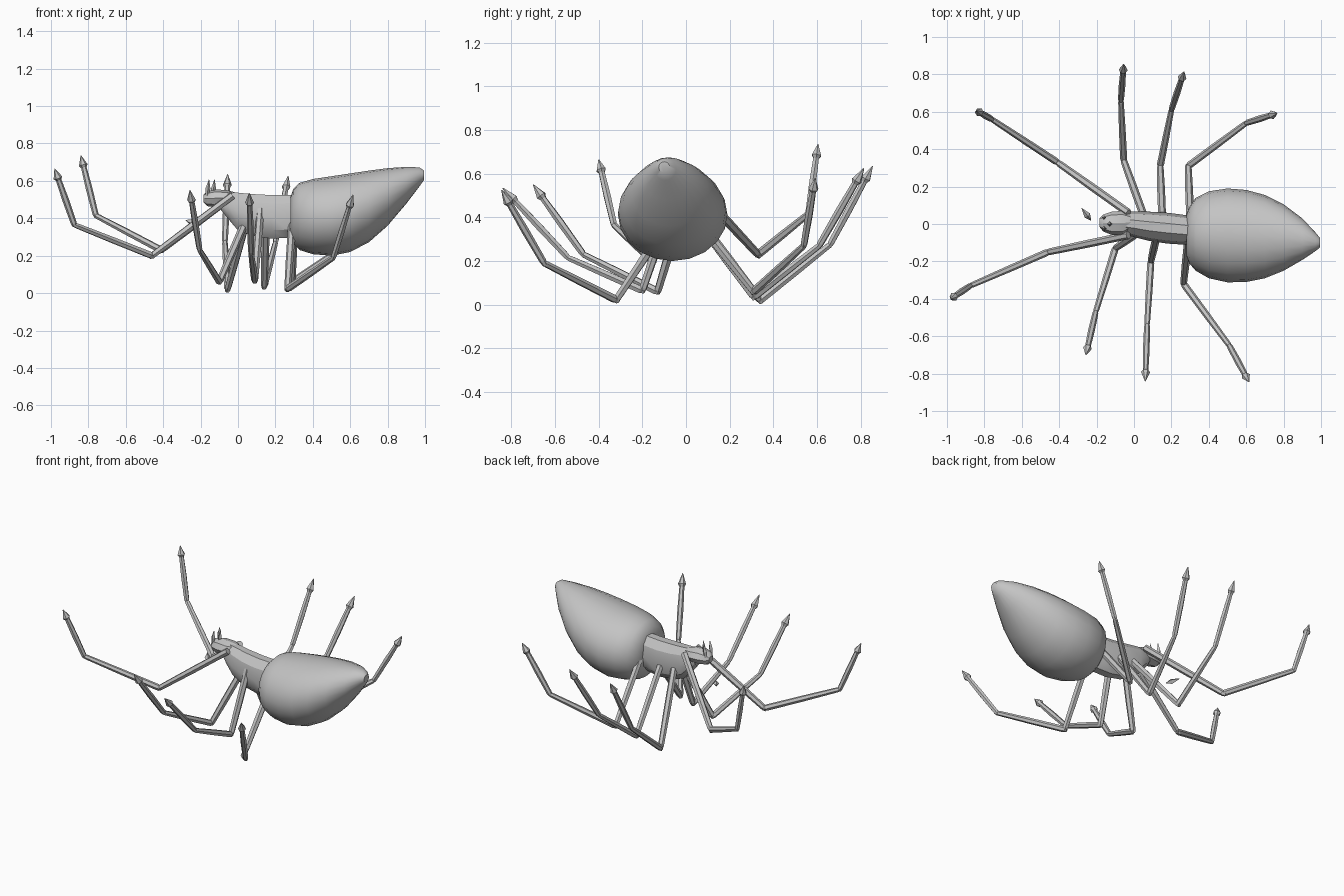
import bpy, bmesh, math
from mathutils import Vector

grey = bpy.data.materials.new("body grey")
grey.diffuse_color = (0.55, 0.55, 0.55, 1)


def skin(name, rings, smooth_angle=None):
    """Join equal-sized rings of points into a capped tube."""
    bm = bmesh.new()
    loops = [[bm.verts.new(p) for p in ring] for ring in rings]
    n = len(loops[0])
    for a, b in zip(loops, loops[1:]):
        for i in range(n):
            j = (i + 1) % n
            bm.faces.new((a[i], a[j], b[j], b[i]))
    bm.faces.new(loops[0])
    bm.faces.new(loops[-1])
    bmesh.ops.recalc_face_normals(bm, faces=bm.faces)
    me = bpy.data.meshes.new(name)
    bm.to_mesh(me)
    bm.free()
    me.materials.append(grey)
    ob = bpy.data.objects.new(name, me)
    bpy.context.collection.objects.link(ob)
    if smooth_angle:
        bpy.ops.object.select_all(action='DESELECT')
        ob.select_set(True)
        bpy.context.view_layer.objects.active = ob
        bpy.ops.object.shade_smooth_by_angle(angle=math.radians(smooth_angle))
    return ob


def body(name, sections, sides, angle):
    """Sections along x: (x, y low, y high, z low, z high)."""
    rings = []
    for x, y0, y1, z0, z1 in sections:
        ring = []
        for i in range(sides):
            t = 2 * math.pi * i / sides
            ring.append((x, (y0 + y1) / 2 + (y1 - y0) / 2 * math.cos(t),
                         (z0 + z1) / 2 + (z1 - z0) / 2 * math.sin(t)))
        rings.append(ring)
    return skin(name, rings, angle)


def rod(name, a, b, profile, sides=6):
    """Straight piece from a to b; profile is (fraction, radius) pairs."""
    a, b = Vector(a), Vector(b)
    q = (b - a).to_track_quat('Z', 'Y')
    rings = []
    for f, r in profile:
        c = a.lerp(b, f)
        rings.append([c + q @ Vector((r * math.cos(2 * math.pi * i / sides),
                                      r * math.sin(2 * math.pi * i / sides), 0))
                      for i in range(sides)])
    return skin(name, rings)


# Abdomen: large teardrop rising to a blunt tip
body("abdomen", [
    (0.28, -0.17, 0.05, 0.31, 0.51), (0.295, -0.21, 0.09, 0.265, 0.555),
    (0.33, -0.25, 0.14, 0.23, 0.59), (0.40, -0.29, 0.175, 0.208, 0.61),
    (0.50, -0.312, 0.19, 0.20, 0.625), (0.60, -0.31, 0.182, 0.22, 0.64),
    (0.70, -0.29, 0.155, 0.272, 0.655), (0.80, -0.25, 0.105, 0.36, 0.668),
    (0.90, -0.192, 0.03, 0.478, 0.675), (0.97, -0.145, -0.045, 0.57, 0.672),
    (0.995, -0.125, -0.075, 0.605, 0.655)], 20, 40)

# Thorax: narrower faceted body
body("thorax", [
    (-0.09, -0.035, 0.045, 0.44, 0.535), (-0.05, -0.055, 0.06, 0.39, 0.545),
    (0.0, -0.07, 0.068, 0.33, 0.542), (0.08, -0.09, 0.066, 0.30, 0.535),
    (0.18, -0.105, 0.06, 0.285, 0.53), (0.26, -0.11, 0.05, 0.29, 0.53),
    (0.32, -0.11, 0.04, 0.30, 0.53)], 10, 30)

# Head
body("head", [
    (-0.185, -0.015, 0.03, 0.485, 0.525), (-0.165, -0.04, 0.05, 0.465, 0.545),
    (-0.12, -0.058, 0.066, 0.46, 0.555), (-0.06, -0.06, 0.07, 0.465, 0.55),
    (-0.02, -0.03, 0.05, 0.48, 0.54)], 8, 30)

# Mouth spikes and the small loose claw
spike = [(0, 0.008), (0.45, 0.013), (1, 0.001)]
for i, (x, y) in enumerate([(-0.165, -0.025), (-0.165, 0.035), (-0.135, 0.0)]):
    rod(f"mouth_spike_{i}", (x, y, 0.52), (x + 0.01, y, 0.608), spike, 4)
rod("loose_claw", (-0.23, 0.02, 0.37), (-0.28, 0.085, 0.39),
    [(0, 0.002), (0.4, 0.018), (1, 0.001)], 4)

# Legs: root, low joint, knee, tip
legs = {
    "left_front_leg": [(-0.03, 0.06, 0.52), (-0.41, 0.33, 0.23), (-0.76, 0.56, 0.415), (-0.84, 0.605, 0.735)],
    "left_second_leg": [(0.05, 0.05, 0.40), (-0.055, 0.34, 0.02), (-0.07, 0.66, 0.275), (-0.055, 0.855, 0.635)],
    "left_third_leg": [(0.15, 0.05, 0.39), (0.14, 0.31, 0.035), (0.20, 0.61, 0.27), (0.268, 0.815, 0.625)],
    "left_back_leg": [(0.30, 0.04, 0.40), (0.29, 0.31, 0.06), (0.60, 0.54, 0.27), (0.765, 0.592, 0.58)],
    "right_front_leg": [(-0.03, -0.06, 0.52), (-0.46, -0.15, 0.20), (-0.875, -0.33, 0.365), (-0.98, -0.40, 0.665)],
    "right_second_leg": [(0.03, -0.04, 0.36), (-0.10, -0.13, 0.06), (-0.205, -0.47, 0.23), (-0.257, -0.70, 0.55)],
    "right_third_leg": [(0.12, -0.07, 0.45), (0.09, -0.20, 0.065), (0.07, -0.54, 0.215), (0.06, -0.84, 0.535)],
    "right_back_leg": [(0.29, -0.08, 0.38), (0.265, -0.32, 0.022), (0.51, -0.65, 0.19), (0.615, -0.845, 0.525)],
}
upper = [(0, 0.021), (0.5, 0.021), (0.97, 0.018), (1.03, 0.012)]
middle = [(-0.03, 0.012), (0.03, 0.019), (0.5, 0.018), (0.97, 0.015), (1.02, 0.011)]
foot = [(-0.03, 0.011), (0.03, 0.016), (0.45, 0.018), (0.8, 0.015), (0.84, 0.024), (1, 0.002)]
for name, (root, low, knee, tip) in legs.items():
    rod(name + "_upper", root, low, upper)
    rod(name + "_middle", low, knee, middle)
    rod(name + "_foot", knee, tip, foot)
